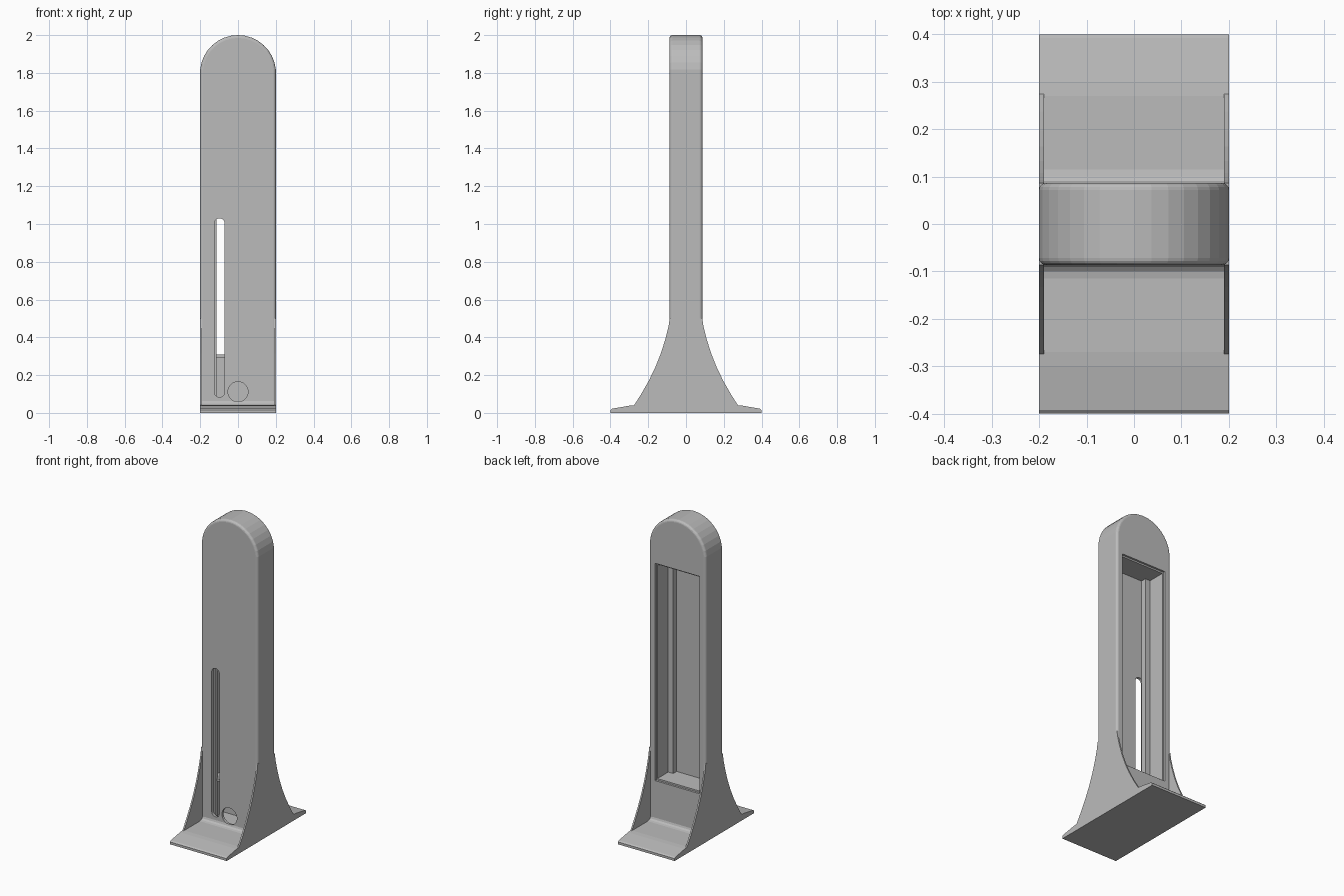
import bpy, bmesh, math

default_cube = bpy.data.objects.get("Cube")
if default_cube:
    bpy.data.objects.remove(default_cube, do_unlink=True)

grey = bpy.data.materials.new("plain grey")
grey.use_nodes = True
grey.diffuse_color = (0.5, 0.5, 0.5, 1)
grey.node_tree.nodes["Principled BSDF"].inputs["Base Color"].default_value = (0.5, 0.5, 0.5, 1)


def prism(name, outline, axis, low, high, rim=0):
    """Extrude an outline along x or y; rim rounds the end-cap edges above the ground."""
    def place(a, b, depth):
        return (depth, a, b) if axis == "x" else (a, depth, b)
    bm = bmesh.new()
    cap = bm.faces.new([bm.verts.new(place(a, b, low)) for a, b in outline])
    new = bmesh.ops.extrude_face_region(bm, geom=[cap])["geom"]
    shift = place(0, 0, high - low)
    bmesh.ops.translate(bm, vec=shift, verts=[v for v in new if isinstance(v, bmesh.types.BMVert)])
    bmesh.ops.recalc_face_normals(bm, faces=bm.faces)
    if rim:
        k = 0 if axis == "x" else 1
        edges = [e for e in bm.edges
                 if abs(e.verts[0].co[k] - e.verts[1].co[k]) < 1e-6
                 and max(v.co.z for v in e.verts) > 0.01]
        bmesh.ops.bevel(bm, geom=edges, offset=rim, segments=4, profile=0.5, affect="EDGES")
    mesh = bpy.data.meshes.new(name)
    bm.to_mesh(mesh)
    bm.free()
    mesh.materials.append(grey)
    obj = bpy.data.objects.new(name, mesh)
    bpy.context.collection.objects.link(obj)
    return obj


def rect(a0, a1, b0, b1):
    return [(a0, b0), (a1, b0), (a1, b1), (a0, b1)]


def arc(cx, cz, r, start, end, steps):
    angles = [math.radians(start + (end - start) * i / steps) for i in range(steps + 1)]
    return [(cx + r * math.cos(t), cz + r * math.sin(t)) for t in angles]


def cut(target, cutter):
    cutter.hide_render = True
    mod = target.modifiers.new("cut", "BOOLEAN")
    mod.operation, mod.solver, mod.object = "DIFFERENCE", "EXACT", cutter
    bpy.context.view_layer.objects.active = target
    bpy.ops.object.modifier_apply(modifier=mod.name)
    bpy.data.objects.remove(cutter, do_unlink=True)


# Round-topped column
half_w, half_d = 0.2, 0.087
outline = [(-half_w, 0), (half_w, 0)] + arc(0, 1.799, 0.201, 5.7, 174.3, 16)
column = prism("column", outline, "y", -half_d, half_d, rim=0.015)

# Back opening with a shallow rebate, and the closed chamber below its floor
cut(column, prism("cavity_cutter", rect(-0.15, 0.15, 0.308, 1.675), "y", -0.07, 0.2))
cut(column, prism("rebate_cutter", rect(-0.158, 0.158, 0.298, 1.685), "y", 0.074, 0.2))
cut(column, prism("chamber_cutter", rect(-0.15, 0.15, 0.035, 0.293), "y", -0.07, 0.07))

# Front slot and round hole
slot = arc(-0.098, 1.003, 0.027, 0, 180, 12) + arc(-0.098, 0.11, 0.027, 180, 360, 12)
cut(column, prism("slot_cutter", slot, "y", -0.2, -0.05))
cut(column, prism("hole_cutter", arc(0, 0.112, 0.053, 0, 348.75, 31), "y", -0.2, -0.05))

# Inner rails along the side walls
for side, name in ((1, "left_rail"), (-1, "right_rail")):
    lo, hi = sorted((side * 0.115, side * 0.152))
    prism(name, rect(lo, hi, 0.04, 1.677), "y", -0.07, -0.035)

# Base plate: sloped toes, filleted into the column
half = [(0.4, 0), (0.4, 0.015), (0.392, 0.022), (0.3, 0.038), (0.27, 0.041),
        (0.115, 0.041), (0.1, 0.044), (0.091, 0.051), (0.087, 0.062), (0.08, 0.062), (0.08, 0.04)]
prism("base_plate", half + [(-y, z) for y, z in reversed(half)], "x", -half_w, half_w)

# Thin curved side fins flaring to the base
flare = [(0.275, 0.03), (0.275, 0.04), (0.237, 0.1), (0.197, 0.17), (0.163, 0.24),
         (0.133, 0.315), (0.108, 0.395), (0.093, 0.455), (0.086, 0.5)]
fin = flare + [(-y, z) for y, z in reversed(flare)]
prism("left_fin", fin, "x", 0.19, half_w)
prism("right_fin", fin, "x", -half_w, -0.19)
